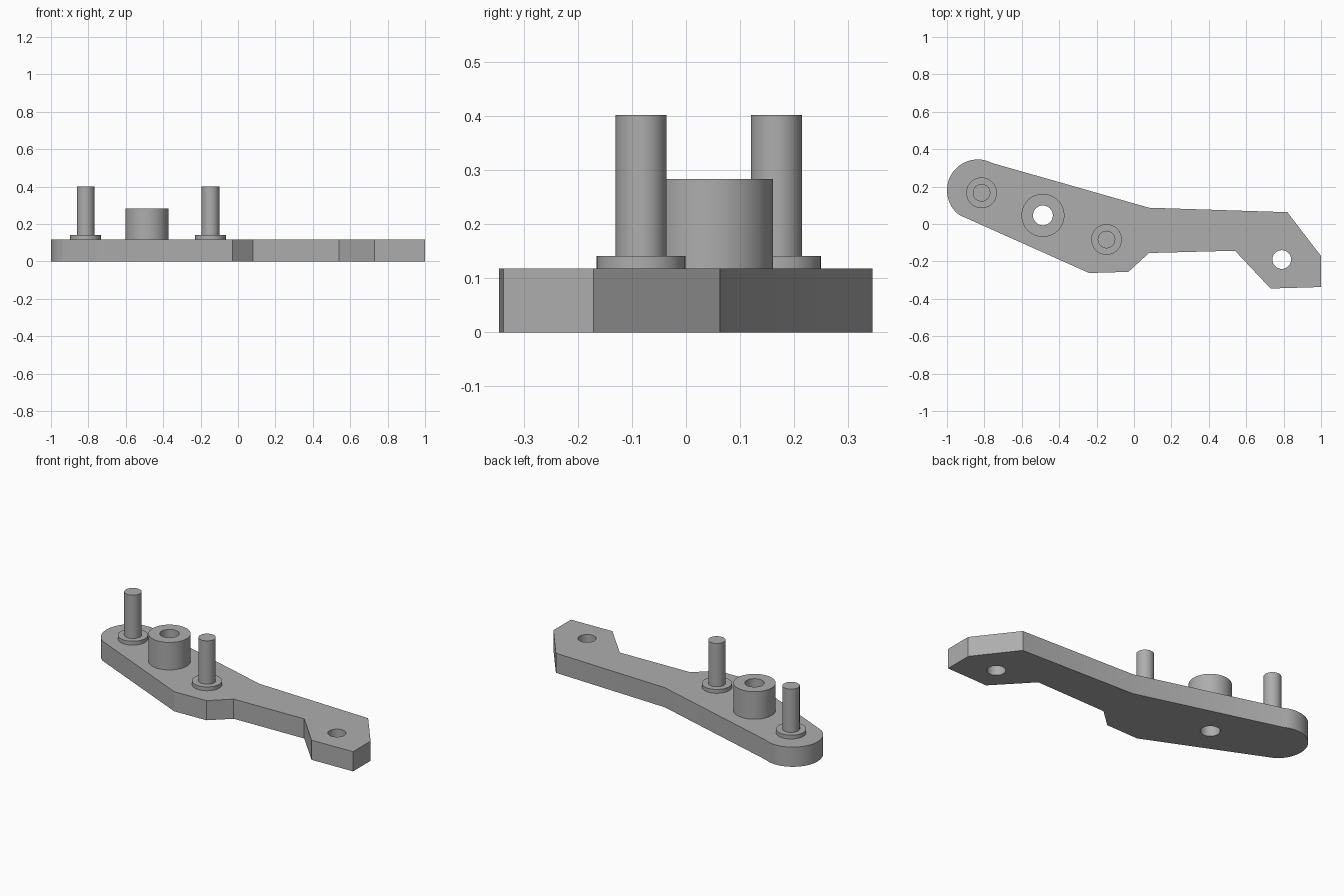
import bpy, bmesh
from math import cos, sin, radians

cube = bpy.data.objects.get("Cube")
if cube:
    bpy.data.objects.remove(cube)

grey = bpy.data.materials.new("plain grey")
grey.use_nodes = True
grey.diffuse_color = (0.42, 0.42, 0.42, 1)
grey.node_tree.nodes["Principled BSDF"].inputs["Base Color"].default_value = grey.diffuse_color


def arc(center, radius, start=0, end=360, steps=48):
    """Points along an arc; a full circle leaves out the repeated end point."""
    count = steps if end - start == 360 else steps + 1
    angles = [radians(start + (end - start) * i / steps) for i in range(count)]
    return [(center[0] + radius * cos(a), center[1] + radius * sin(a)) for a in angles]


def prism(name, loops, bottom, top):
    """Extrude an outline, with any further loops as holes."""
    bm = bmesh.new()
    edges = []
    for loop in loops:
        verts = [bm.verts.new((x, y, bottom)) for x, y in loop]
        edges += [bm.edges.new((v, verts[i - 1])) for i, v in enumerate(verts)]
    bmesh.ops.triangle_fill(bm, edges=edges, use_beauty=True)
    extruded = bmesh.ops.extrude_face_region(bm, geom=bm.faces[:], use_keep_orig=True)
    moved = [g for g in extruded["geom"] if isinstance(g, bmesh.types.BMVert)]
    bmesh.ops.translate(bm, verts=moved, vec=(0, 0, top - bottom))
    bmesh.ops.recalc_face_normals(bm, faces=bm.faces[:])
    mesh = bpy.data.meshes.new(name)
    bm.to_mesh(mesh)
    bm.free()
    mesh.materials.append(grey)
    obj = bpy.data.objects.new(name, mesh)
    bpy.context.collection.objects.link(obj)
    bpy.ops.object.select_all(action="DESELECT")
    obj.select_set(True)
    bpy.context.view_layer.objects.active = obj
    bpy.ops.object.shade_smooth_by_angle(angle=radians(20))
    return obj


PLATE_TOP = 0.118
boss_center = (-0.487, 0.046)
bore = arc(boss_center, 0.053)

# Angled arm plate with a rounded end and two through holes
outline = arc((-0.835, 0.18), 0.165, 62, 233, 32) + [
    (-0.24, -0.262), (-0.03, -0.256), (0.08, -0.155), (0.54, -0.143),
    (0.73, -0.345), (1.0, -0.337), (1.0, -0.171), (0.82, 0.063), (0.08, 0.087)]
prism("arm_plate", [outline, bore, arc((0.79, -0.19), 0.05)], 0, PLATE_TOP)

# Hollow boss around the bore
prism("hollow_boss", [arc(boss_center, 0.115), bore], PLATE_TOP, 0.283)

# Two pins, each on a low collar
for side, center in (("outer", (-0.815, 0.167)), ("inner", (-0.147, -0.083))):
    prism(side + "_collar", [arc(center, 0.082)], PLATE_TOP, 0.141)
    prism(side + "_pin", [arc(center, 0.047)], PLATE_TOP, 0.401)
